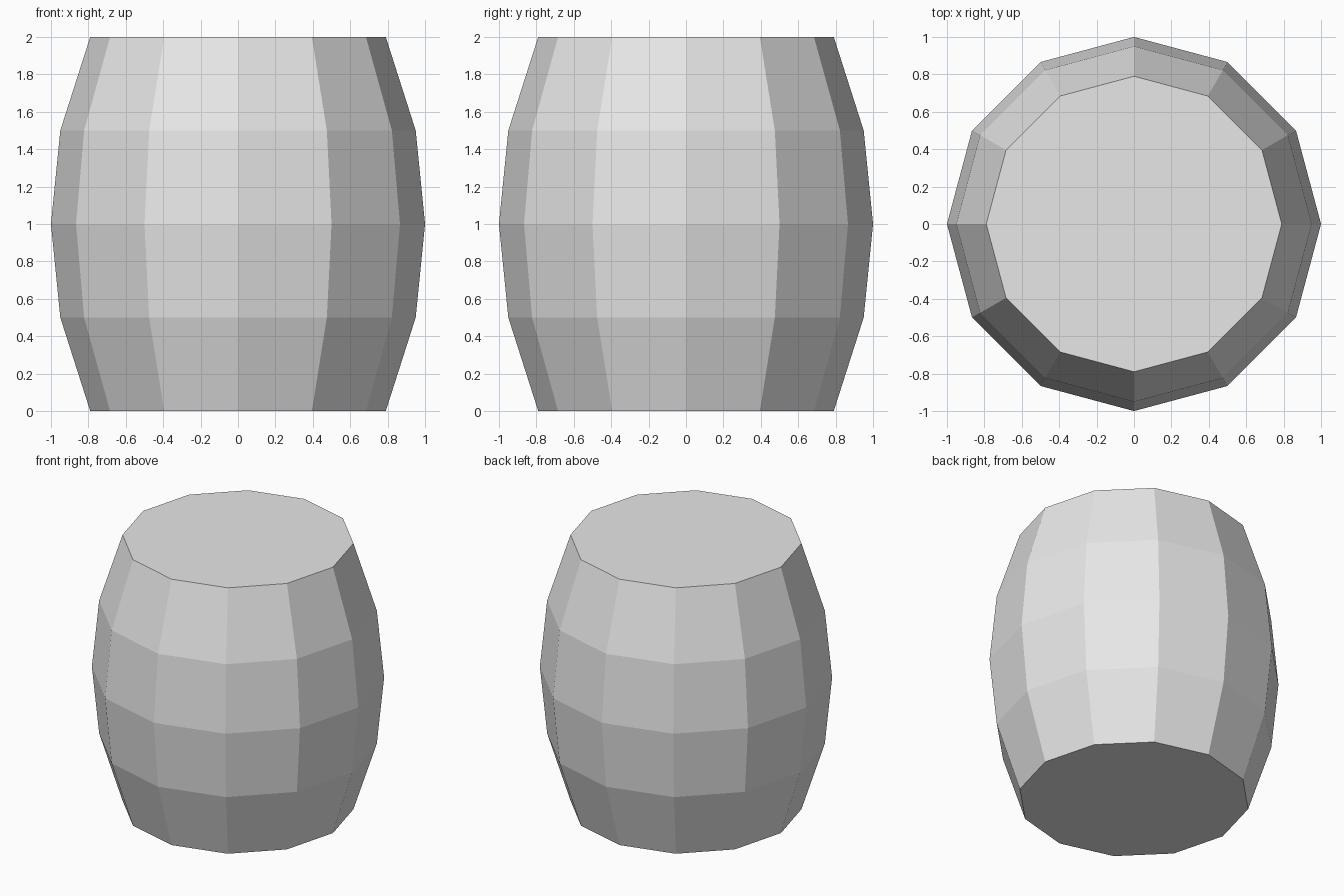
import bpy
import bmesh
from math import cos, sin, tau

# Remove the default cube
cube = bpy.data.objects.get("Cube")
if cube:
    bpy.data.objects.remove(cube, do_unlink=True)

SIDES = 12
PROFILE = [(0.79, 0.0), (0.95, 0.5), (1.0, 1.0), (0.95, 1.5), (0.79, 2.0)]  # radius, height

# Plain grey material
grey = bpy.data.materials.new("light_grey")
grey.use_nodes = True
colour = (0.8, 0.8, 0.8, 1.0)
grey.diffuse_color = colour
grey.node_tree.nodes["Principled BSDF"].inputs["Base Color"].default_value = colour

# Bulging barrel body: stacked rings joined by staves
bm = bmesh.new()
rings = [[bm.verts.new((r * cos(tau * i / SIDES), r * sin(tau * i / SIDES), z))
          for i in range(SIDES)] for r, z in PROFILE]
for low, high in zip(rings, rings[1:]):
    for i in range(SIDES):
        j = (i + 1) % SIDES
        bm.faces.new((low[i], low[j], high[j], high[i]))

# Flat lid and base
bm.faces.new(rings[-1])
bm.faces.new(rings[0][::-1])

mesh = bpy.data.meshes.new("barrel")
bm.to_mesh(mesh)
bm.free()
mesh.materials.append(grey)
barrel = bpy.data.objects.new("barrel", mesh)
bpy.context.collection.objects.link(barrel)
